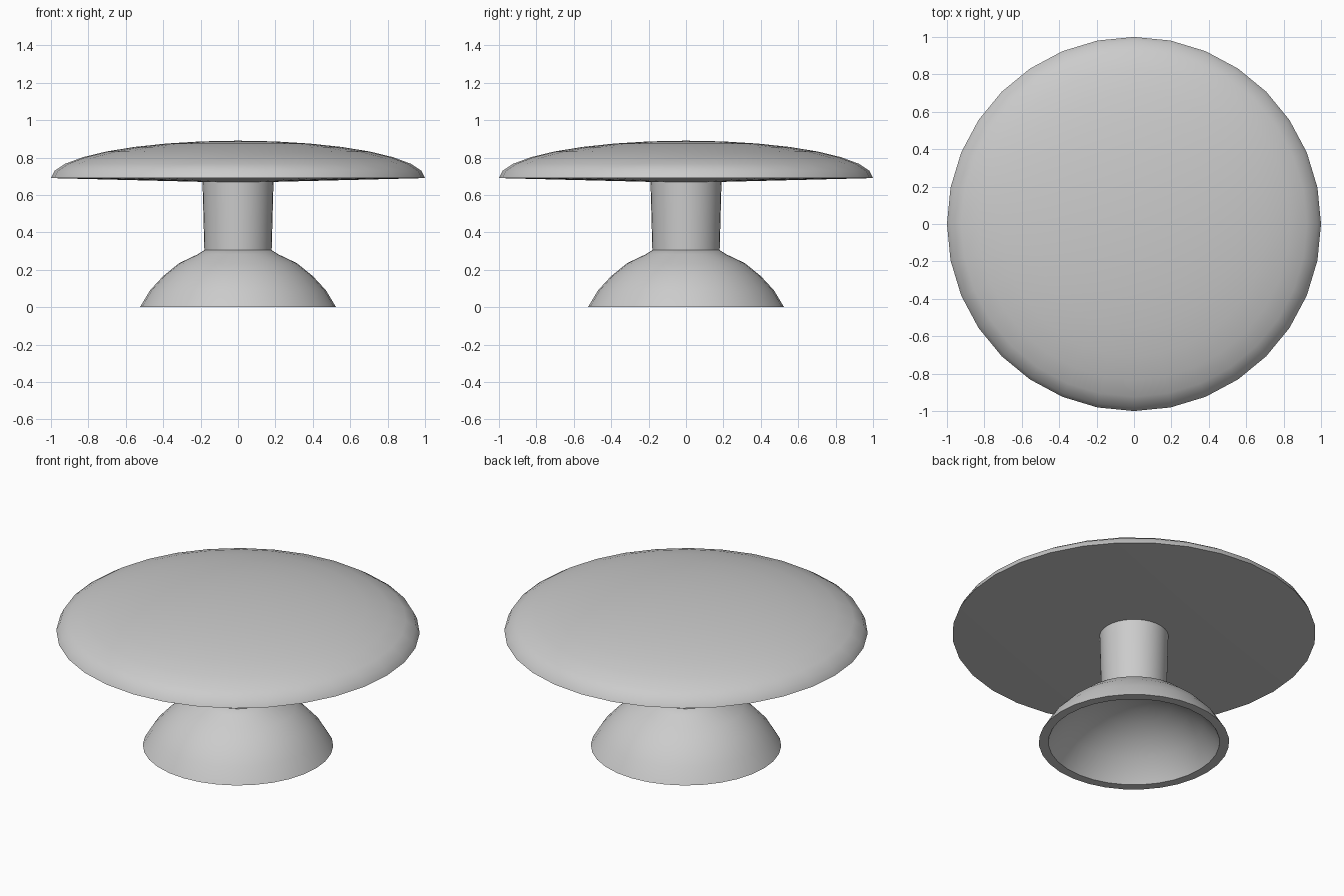
import bpy
import bmesh
from math import sin, cos, pi, radians, sqrt
from mathutils import Vector

SIDES = 32

cube = bpy.data.objects.get("Cube")
if cube:
    bpy.data.objects.remove(cube, do_unlink=True)

grey = bpy.data.materials.new("plain_grey")
grey.use_nodes = True
grey.diffuse_color = (0.6, 0.6, 0.6, 1)
grey.node_tree.nodes["Principled BSDF"].inputs["Base Color"].default_value = grey.diffuse_color


def lathe(name, profile):
    """Spin an (r, z) profile about the z axis; axis points collapse to poles."""
    bm = bmesh.new()
    verts = [bm.verts.new((r, 0, z)) for r, z in profile]
    edges = [bm.edges.new(pair) for pair in zip(verts, verts[1:])]
    bmesh.ops.spin(bm, geom=verts + edges, cent=(0, 0, 0), axis=(0, 0, 1),
                   angle=2 * pi, steps=SIDES, use_merge=False)
    bmesh.ops.remove_doubles(bm, verts=bm.verts, dist=0.0005)
    bmesh.ops.recalc_face_normals(bm, faces=bm.faces)
    mesh = bpy.data.meshes.new(name)
    bm.to_mesh(mesh)
    bm.free()
    mesh.materials.append(grey)
    mesh.shade_smooth()
    mesh.set_sharp_from_angle(angle=radians(40))
    obj = bpy.data.objects.new(name, mesh)
    bpy.context.collection.objects.link(obj)
    return obj


# Tabletop: flattened half sphere over a very shallow cone
dome = [(sin(i * pi / 16), 0.69 + 0.2 * cos(i * pi / 16)) for i in range(9)]
lathe("tabletop", dome + [(0.0, 0.665)])

# Stem: slightly flared column
lathe("stem", [(0, 0.30), (0.18, 0.30), (0.19, 0.675), (0, 0.675)])

# Base: hollow dome whose inside follows a concentric sphere
outer = [(0, 0.305), (0.18, 0.305), (0.214, 0.283), (0.315, 0.235),
         (0.4, 0.166), (0.47, 0.09), (0.524, 0)]
centre, radius = -0.263, 0.54
rim = sqrt(radius ** 2 - centre ** 2)
inner = [(rim, 0)]
for i in range(5, -1, -1):
    a = i * pi / 16
    inner.append((radius * sin(a), centre + radius * cos(a)))
lathe("base", outer + inner)
